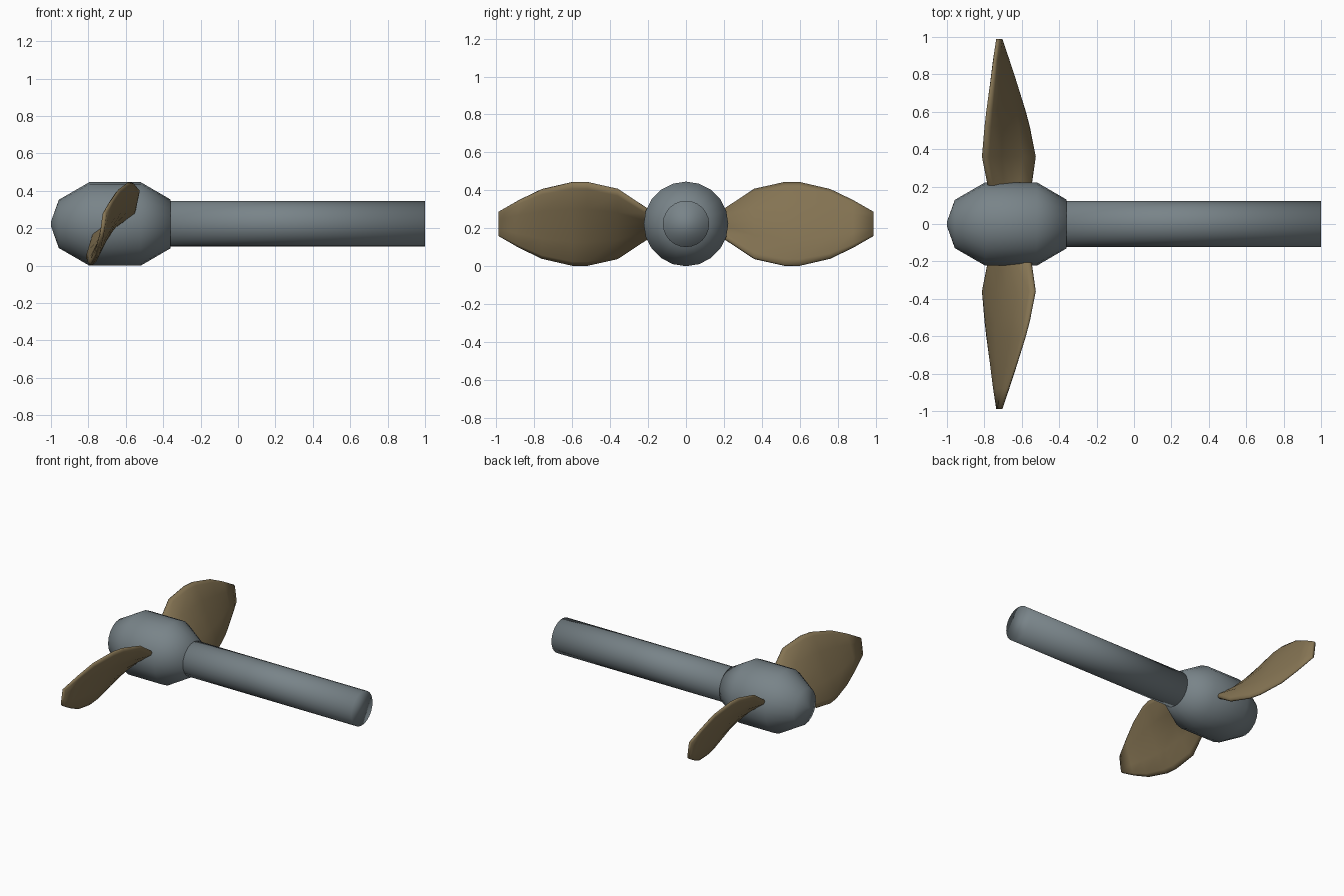
import bpy, bmesh, math
from mathutils import Vector

if "Cube" in bpy.data.objects:
    bpy.data.objects.remove(bpy.data.objects["Cube"])

ZC = 0.223  # height of the shaft axis


def material(name, rgb):
    m = bpy.data.materials.new(name)
    m.diffuse_color = (*rgb, 1)
    m.use_nodes = True
    m.node_tree.nodes["Principled BSDF"].inputs["Base Color"].default_value = m.diffuse_color
    return m


steel = material("steel", (0.19, 0.23, 0.25))
bronze = material("bronze", (0.235, 0.175, 0.087))


def finish(name, bm, angle, mat):
    bmesh.ops.recalc_face_normals(bm, faces=bm.faces)
    me = bpy.data.meshes.new(name)
    bm.to_mesh(me)
    bm.free()
    ob = bpy.data.objects.new(name, me)
    bpy.context.collection.objects.link(ob)
    me.materials.append(mat)
    bpy.ops.object.select_all(action='DESELECT')
    ob.select_set(True)
    bpy.context.view_layer.objects.active = ob
    bpy.ops.object.shade_smooth_by_angle(angle=math.radians(angle))
    return ob


def loft(bm, rings):
    """Skin a list of closed rings and cap both ends."""
    vs = [[bm.verts.new(p) for p in r] for r in rings]
    n = len(vs[0])
    for a, b in zip(vs, vs[1:]):
        for i in range(n):
            j = (i + 1) % n
            bm.faces.new((a[i], a[j], b[j], b[i]))
    bm.faces.new(vs[0])
    bm.faces.new(vs[-1])


def lathe(name, profile, sides, angle):
    """Turn an (x, radius) profile around the shaft axis."""
    bm = bmesh.new()
    loft(bm, [[(x, r * math.cos(2 * math.pi * i / sides),
                ZC + r * math.sin(2 * math.pi * i / sides))
               for i in range(sides)] for x, r in profile])
    return finish(name, bm, angle, steel)


# Hub and shaft
lathe("hub", [(-1, 0.012), (-0.958, 0.129), (-0.795, 0.223),
              (-0.52, 0.223), (-0.36, 0.130)], 20, 80)
lathe("shaft", [(-0.5, 0.122), (1.0, 0.122)], 24, 180)

# Twisted blades: y, centre x, half width in x, half height in z, thickness
stations = [(0.14, -0.665, 0.090, 0.030, 0.044),
            (0.21, -0.665, 0.114, 0.080, 0.044),
            (0.36, -0.669, 0.138, 0.181, 0.043),
            (0.52, -0.678, 0.115, 0.218, 0.040),
            (0.60, -0.684, 0.100, 0.218, 0.038),
            (0.76, -0.698, 0.064, 0.182, 0.033),
            (0.88, -0.710, 0.036, 0.125, 0.027),
            (0.988, -0.720, 0.008, 0.064, 0.022)]
# Section: position along the chord, share of half thickness
section = [(-1, 0.35), (-0.88, 0.9), (-0.4, 1), (0, 1), (0.4, 1), (0.88, 0.9), (1, 0.35)]
section += [(c, -t) for c, t in reversed(section)]


def blade(name, side):
    bm = bmesh.new()
    rings = []
    for y, cx, hx, hz, th in stations:
        chord = Vector((-hx, 0, hz))
        normal = Vector((hz, 0, hx)).normalized() * th / 2
        ring = []
        for c, t in section:
            p = chord * c + normal * t
            ring.append((cx + p.x, side * y, ZC + side * p.z))
        rings.append(ring)
    loft(bm, rings)
    return finish(name, bm, 180, bronze)


blade("blade_back", 1)
blade("blade_front", -1)
